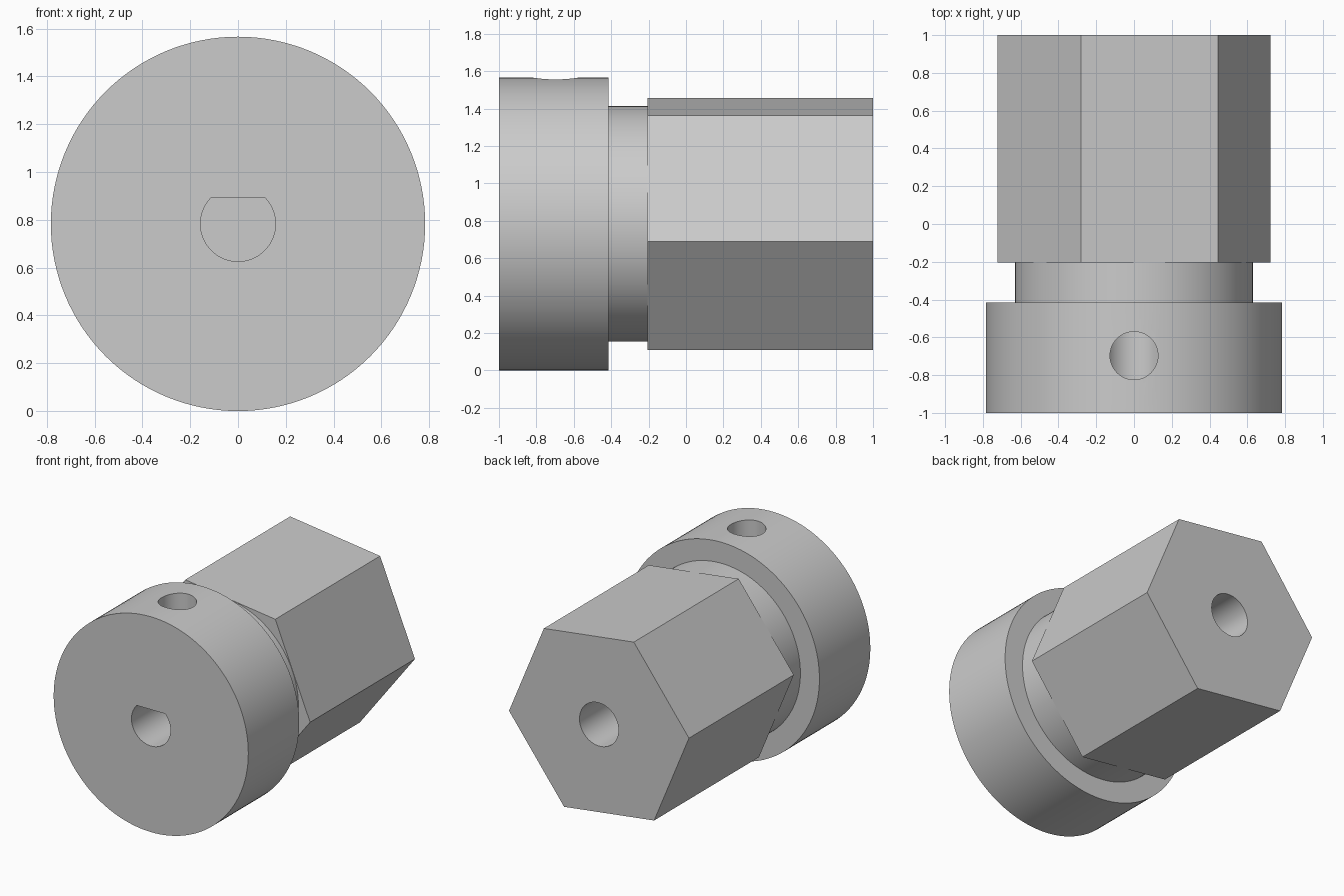
import bpy
import bmesh
from math import radians, sin, cos, asin, pi

if "Cube" in bpy.data.objects:
    bpy.data.objects.remove(bpy.data.objects["Cube"], do_unlink=True)

R = 0.783          # collar radius, also the axis height
BORE = 0.157       # bore radius
FLAT = 0.108       # height of the shaft flat above the axis

grey = bpy.data.materials.new("plain grey")
grey.use_nodes = True
grey.diffuse_color = (0.6, 0.6, 0.6, 1)
grey.node_tree.nodes["Principled BSDF"].inputs["Base Color"].default_value = (0.6, 0.6, 0.6, 1)


def ring(radius, count, start=0.0, sweep=2 * pi, closed=True):
    """Points on an arc in the x-z plane."""
    steps = count if closed else count - 1
    return [(radius * cos(start + sweep * i / steps),
             radius * sin(start + sweep * i / steps)) for i in range(count)]


def prism(name, outline, y0, y1):
    """Extrude an x-z outline along y, around the shared axis."""
    bm = bmesh.new()
    face = bm.faces.new([bm.verts.new((x, y0, z + R)) for x, z in outline])
    out = bmesh.ops.extrude_face_region(bm, geom=[face])
    moved = [v for v in out["geom"] if isinstance(v, bmesh.types.BMVert)]
    bmesh.ops.translate(bm, verts=moved, vec=(0, y1 - y0, 0))
    bmesh.ops.recalc_face_normals(bm, faces=bm.faces)
    mesh = bpy.data.meshes.new(name)
    bm.to_mesh(mesh)
    bm.free()
    mesh.materials.append(grey)
    obj = bpy.data.objects.new(name, mesh)
    bpy.context.collection.objects.link(obj)
    return obj


def combine(target, tool, operation):
    """Apply a boolean and discard the tool."""
    bpy.context.view_layer.objects.active = target
    mod = target.modifiers.new("cut", "BOOLEAN")
    mod.operation, mod.solver, mod.object = operation, "EXACT", tool
    bpy.ops.object.modifier_apply(modifier=mod.name)
    bpy.data.objects.remove(tool, do_unlink=True)


# Solid body: round collar, narrower neck, slightly turned hexagonal drive
body = prism("hex_coupler", ring(R, 128), -1, -0.415)
neck = prism("neck", ring(0.63, 128), -0.5, -0.1)
hex_drive = prism("hex_drive", ring(0.73, 6, radians(52.6)), -0.205, 1)
combine(body, neck, "UNION")
combine(body, hex_drive, "UNION")

# D-shaped shaft bore in the front
a = asin(FLAT / BORE)
d_profile = ring(BORE, 56, pi - a, pi + 2 * a, closed=False)
combine(body, prism("shaft_bore", d_profile, -1.1, -0.05), "DIFFERENCE")

# Round blind hole in the back
combine(body, prism("back_hole", ring(BORE, 64), 0.2, 1.1), "DIFFERENCE")

# Set screw hole from the top of the collar down into the bore
bpy.ops.mesh.primitive_cylinder_add(vertices=64, radius=0.127, depth=1,
                                    location=(0, -0.697, R + 0.5))
combine(body, bpy.context.object, "DIFFERENCE")

# Smooth round walls, crisp edges
bpy.ops.object.select_all(action="DESELECT")
body.select_set(True)
bpy.context.view_layer.objects.active = body
bpy.ops.object.shade_smooth_by_angle(angle=radians(30))
